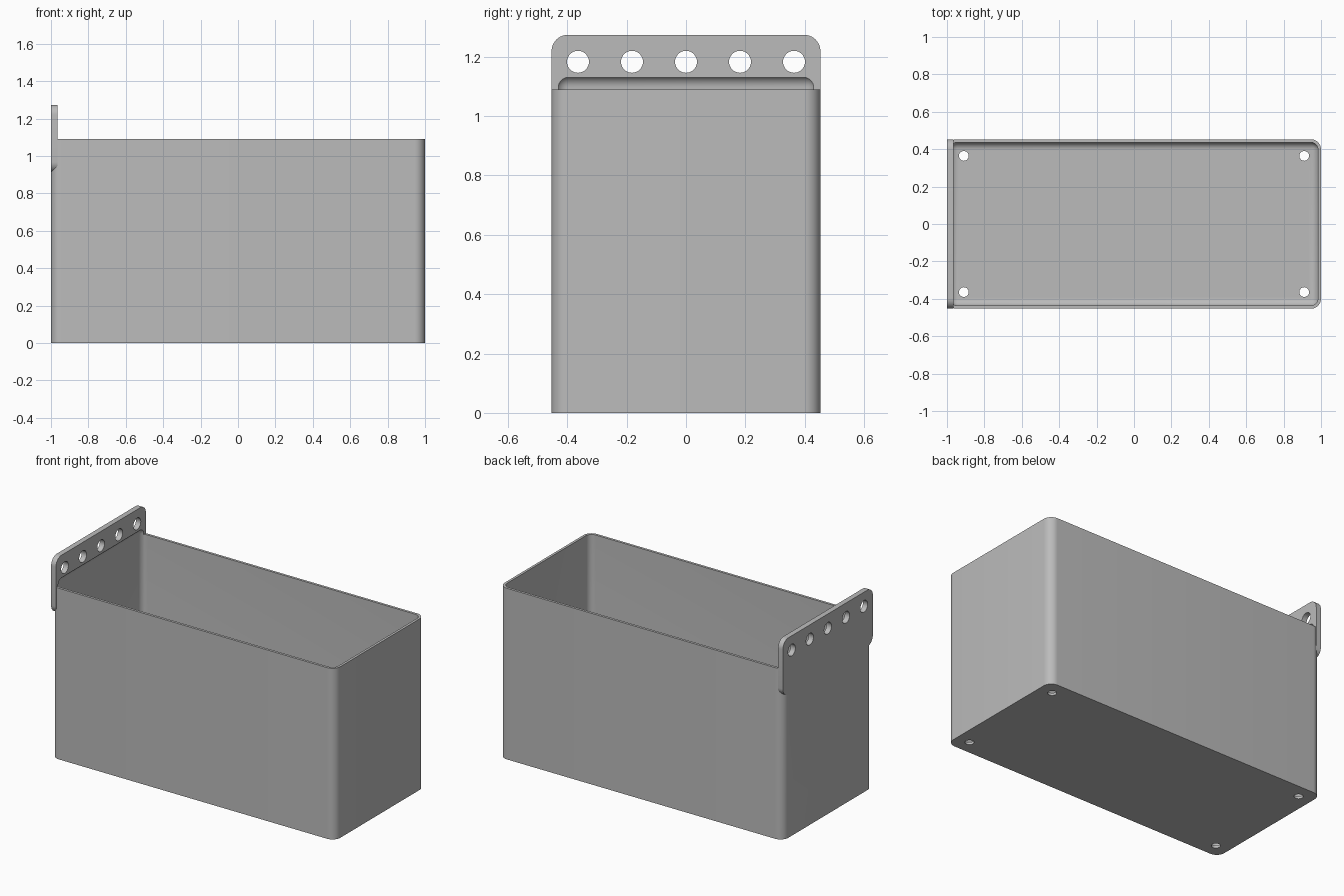
import bpy, bmesh, math
from mathutils import Matrix, Vector

old = bpy.data.objects.get("Cube")
if old:
    bpy.data.objects.remove(old, do_unlink=True)

HALF_X, HALF_Y, RIM = 1.0, 0.453, 1.09
WALL, CORNER = 0.016, 0.055
TAB_LOW, TAB_TOP, TAB_THICK = 0.913, 1.274, 0.034

grey = bpy.data.materials.new("plain grey")
grey.use_nodes = True
colour = (0.5, 0.5, 0.5, 1)
grey.diffuse_color = colour
grey.node_tree.nodes["Principled BSDF"].inputs["Base Color"].default_value = colour


def finish(name, bm):
    bmesh.ops.recalc_face_normals(bm, faces=bm.faces)
    mesh = bpy.data.meshes.new(name)
    bm.to_mesh(mesh)
    bm.free()
    mesh.materials.append(grey)
    obj = bpy.data.objects.new(name, mesh)
    bpy.context.collection.objects.link(obj)
    return obj


def rounded_box(name, low, high, radius, axis=None, segments=10):
    """Box with edges along one axis rounded, or all edges when axis is None."""
    low, high = Vector(low), Vector(high)
    bm = bmesh.new()
    bmesh.ops.create_cube(bm, size=1)
    bmesh.ops.scale(bm, vec=high - low, verts=bm.verts)
    bmesh.ops.translate(bm, vec=(low + high) / 2, verts=bm.verts)
    edges = [e for e in bm.edges if axis is None
             or abs((e.verts[0].co - e.verts[1].co).normalized()[axis]) > 0.9]
    bmesh.ops.bevel(bm, geom=edges, offset=radius, segments=segments,
                    profile=0.5, affect='EDGES')
    return finish(name, bm)


def drills(name, centres, r1, r2, depth, turn=Matrix()):
    """Row of round cutters."""
    bm = bmesh.new()
    for c in centres:
        bmesh.ops.create_cone(bm, cap_ends=True, segments=32, radius1=r1, radius2=r2,
                              depth=depth, matrix=Matrix.Translation(c) @ turn)
    return finish(name, bm)


def combine(target, other, operation):
    mod = target.modifiers.new(other.name, 'BOOLEAN')
    mod.operation, mod.solver, mod.object = operation, 'EXACT', other
    bpy.context.view_layer.objects.active = target
    bpy.ops.object.modifier_apply(modifier=mod.name)
    bpy.data.objects.remove(other, do_unlink=True)


# Outer body and hanging tab
bin_body = rounded_box("storage_bin", (-HALF_X, -HALF_Y, 0), (HALF_X, HALF_Y, RIM), CORNER, axis=2)
tab = rounded_box("hanging_tab", (-HALF_X, -HALF_Y, TAB_LOW),
                  (-HALF_X + TAB_THICK, HALF_Y, TAB_TOP), CORNER, axis=0)
combine(bin_body, tab, 'UNION')

# Cavity with rounded floor edges and a rounded undercut below the tab
cavity = rounded_box("cavity_cutter", (-HALF_X + WALL, -HALF_Y + WALL, WALL),
                     (HALF_X - WALL, HALF_Y - WALL, 1.137), 0.04, segments=8)
combine(bin_body, cavity, 'DIFFERENCE')

# Mounting holes in the tab
tab_holes = drills("tab_hole_cutter", [(-0.98, i * 0.182, 1.183) for i in range(-2, 3)],
                   0.037, 0.037, 0.2, Matrix.Rotation(math.pi / 2, 4, 'Y'))
combine(bin_body, tab_holes, 'DIFFERENCE')

# Drain holes in the floor
floor_holes = drills("drain_hole_cutter",
                     [(sx * 0.91, sy * 0.364, 0.008) for sx in (-1, 1) for sy in (-1, 1)],
                     0.026, 0.026, 0.1)
combine(bin_body, floor_holes, 'DIFFERENCE')

# Smooth shading with sharp edges kept
bpy.ops.object.select_all(action='DESELECT')
bin_body.select_set(True)
bpy.context.view_layer.objects.active = bin_body
bpy.ops.object.shade_smooth_by_angle(angle=math.radians(30))
